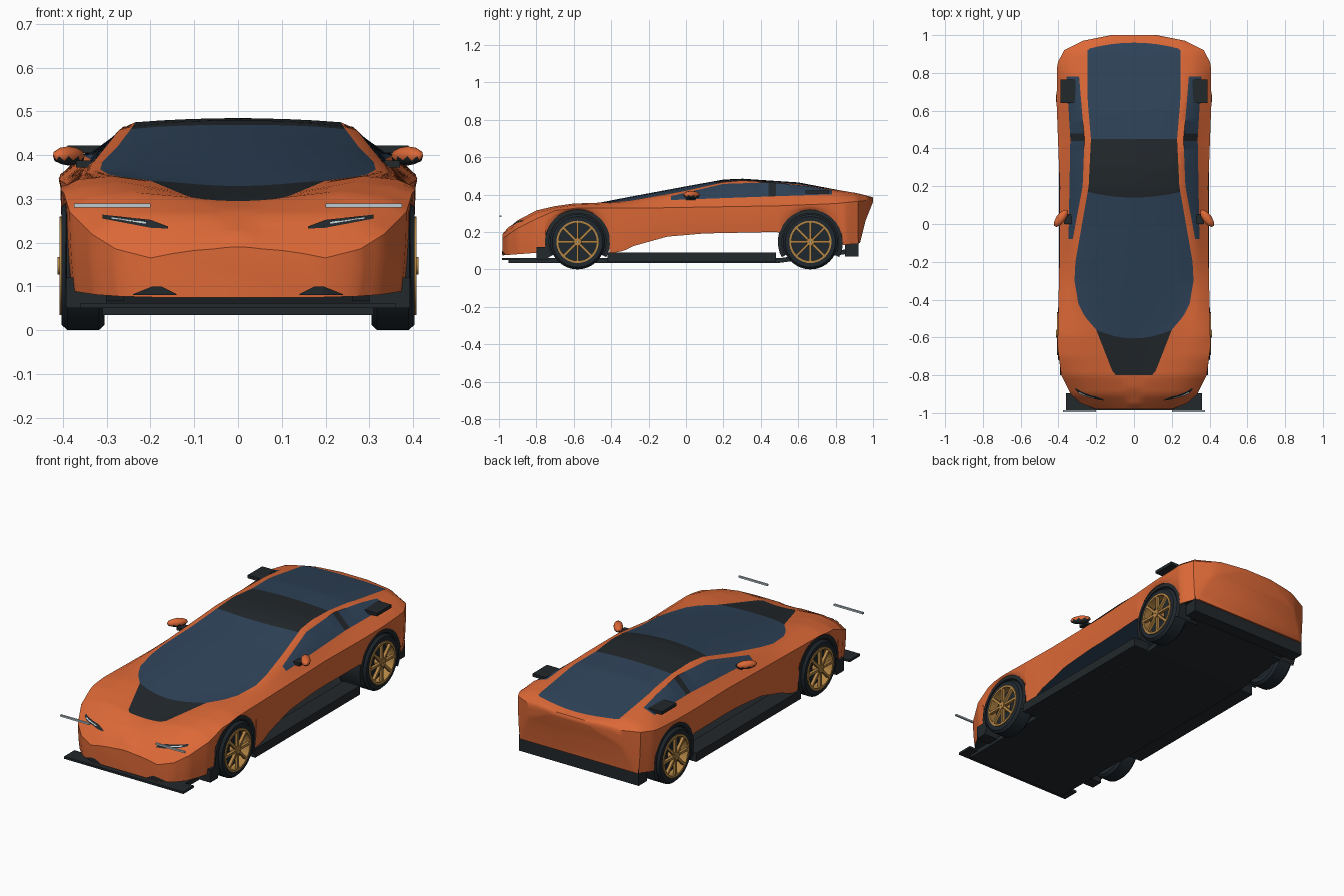
import bpy, bmesh, math
from mathutils import Matrix, Vector
from mathutils.bvhtree import BVHTree

if "Cube" in bpy.data.objects:
    bpy.data.objects.remove(bpy.data.objects["Cube"])


def material(name, colour):
    mat = bpy.data.materials.new(name)
    mat.use_nodes = True
    mat.diffuse_color = (*colour, 1)
    mat.node_tree.nodes["Principled BSDF"].inputs["Base Color"].default_value = (*colour, 1)
    return mat


ORANGE = material("orange paint", (.72, .14, .038))
GLASS = material("navy glass", (.028, .056, .1))
BLACK = material("black trim", (.016, .021, .025))
RUBBER = material("tyre rubber", (.014, .021, .028))
GOLD = material("gold rim", (.46, .24, .06))
SILVER = material("pale silver", (.5, .6, .64))
made = []


def finish(name, bm, *mats, recalc=True):
    if recalc:
        bmesh.ops.recalc_face_normals(bm, faces=bm.faces)
    mesh = bpy.data.meshes.new(name)
    bm.to_mesh(mesh)
    bm.free()
    for mat in mats:
        mesh.materials.append(mat)
    obj = bpy.data.objects.new(name, mesh)
    bpy.context.collection.objects.link(obj)
    made.append(obj)
    return obj


def box(name, mat, xs, ys, zs, shear=0):
    """Box from ranges; shear lifts the rear end."""
    bm = bmesh.new()
    bmesh.ops.create_cube(bm, size=1)
    for v in bm.verts:
        back = v.co.y > 0
        v.co = [r[0] if c < 0 else r[1] for c, r in zip(v.co, (xs, ys, zs))]
        v.co.z += shear * back
    return finish(name, bm, mat)


def pair(name, mat, xs, ys, zs):
    box("left_" + name, mat, xs, ys, zs)
    box("right_" + name, mat, (-xs[1], -xs[0]), ys, zs)


def curve(*keys):
    """Piecewise linear function through the keys."""
    def value(y):
        for (a, p), (b, q) in zip(keys, keys[1:]):
            if y <= b:
                return p + (q - p) * max(0, y - a) / (b - a)
        return keys[-1][1]
    return value


# Body guide lines along the length of the car
NOSE, TAIL = -.98, 1
centre_z = curve((NOSE, .19), (-.95, .225), (-.87, .275), (-.8, .295), (-.6, .33), (-.3, .388),
                 (0, .444), (.2, .48), (.3, .485), (.6, .465), (.9, .408), (TAIL, .385))
glass_x = curve((NOSE, .05), (-.81, .08), (-.79, .11), (-.56, .2), (-.49, .26), (-.42, .295), (-.3, .315),
                (-.2, .31), (.2, .24), (.45, .228), (.65, .245), (.92, .245), (.97, .18), (TAIL, .08))
glass_z = curve((NOSE, .186), (-.9, .262), (-.8, .302), (-.55, .343), (-.3, .367), (0, .42),
                (.2, .466), (.3, .475), (.6, .456), (.9, .41), (TAIL, .385))
rail_x = curve((NOSE, .1), (-.9, .2), (-.8, .24), (-.56, .295), (-.3, .335), (-.1, .328),
               (.2, .272), (.45, .262), (.65, .28), (.9, .3), (.97, .22), (TAIL, .095))
rail_z = curve((NOSE, .182), (-.9, .262), (-.8, .315), (-.7, .338), (-.6, .352), (-.3, .362),
               (-.1, .387), (.2, .457), (.45, .465), (.65, .446), (.8, .42), (TAIL, .383))
belt_x = curve((NOSE, .15), (-.9, .28), (-.8, .34), (-.6, .365), (-.1, .347), (.45, .337),
               (.8, .358), (.9, .345), (.97, .25), (TAIL, .11))
belt_z = curve((NOSE, .175), (-.9, .25), (-.8, .3), (-.7, .328), (-.6, .344), (-.3, .355),
               (-.1, .37), (.45, .39), (.8, .402), (TAIL, .377))
side_x = curve((NOSE, .2), (-.95, .28), (-.9, .335), (-.8, .385), (-.65, .405), (-.2, .395),
               (.2, .393), (.65, .41), (.85, .406), (.92, .37), (.97, .27), (TAIL, .12))
side_z = curve((NOSE, .165), (-.9, .22), (-.8, .27), (-.7, .314), (-.58, .328), (-.2, .328),
               (.5, .34), (.8, .352), (TAIL, .372))
hem_z = curve((NOSE, .075), (-.78, .09), (-.38, .09), (-.33, .1), (-.28, .125), (-.1, .175),
              (.1, .192), (.48, .2), (.84, .13), (.93, .14), (.96, .26), (TAIL, .36))
bow = curve((NOSE, 0), (-.8, 0), (-.56, -.045), (-.2, 0), (.17, -.03), (.45, 0), (.8, 0), (.93, .03), (TAIL, 0))
AXLES, HUB_Z, ARCH = (-.58, .665), .147, .172
TOP, SIDE = 4, 3


def half_section(y):
    """Right half of the body section, from centre top down to the hem."""
    points = []
    for k in range(TOP + 1):
        t = k / TOP
        yy = y + bow(y) * (1 - t * t)
        points.append((glass_x(y) * t, yy, glass_z(y) + (centre_z(yy) - glass_z(y)) * (1 - t * t)))
    points += [(rail_x(y), y, rail_z(y)), (belt_x(y), y, belt_z(y))]
    hem = hem_z(y)
    for c in AXLES:
        if abs(y - c) < ARCH:
            hem = max(hem, HUB_Z + math.sqrt(ARCH ** 2 - (y - c) ** 2))
    for k in range(SIDE + 1):
        t = k / SIDE
        points.append((side_x(y) * (1 - .03 * t * t), y, side_z(y) + (hem - side_z(y)) * t))
    return points


def body_material(strip, y):
    """0 orange, 1 glass, 2 black."""
    if strip < TOP:
        for limit, index in ((-.8, 0), (-.56, 2), (.17, 1), (.45, 2), (.93, 1)):
            if y < limit:
                return index
    if strip == TOP + 1 and -.08 < y < .78:
        return 2 if .44 < y < .48 else 1
    return 0


# Body shell lofted through the sections, with open arches and hem
stations = {round(NOSE + .02 * i, 3) for i in range(100)}
stations |= {-.95, -.56, -.08, .17, .45, .48, .93, .97, TAIL}
for c in AXLES:
    for edge in (-ARCH, ARCH):
        stations |= {c + edge, c + edge * .995, c + edge * .97}
stations = sorted(stations)
bm = bmesh.new()
rings = []
for y in stations:
    half = half_section(y)
    ring = [(-x, yy, z) for x, yy, z in reversed(half[1:])] + half
    rings.append([bm.verts.new(p) for p in ring])
middle = len(half) - 1
for a, b, y0, y1 in zip(rings, rings[1:], stations, stations[1:]):
    y = (y0 + y1) / 2
    for j in range(2 * middle):
        strip = j - middle if j >= middle else middle - 1 - j
        bm.faces.new((a[j], a[j + 1], b[j + 1], b[j])).material_index = body_material(strip, y)
    if y < -.8 or y > .86:
        bm.faces.new((a[0], b[0], b[-1], a[-1])).material_index = 0 if y > .92 else 2
bm.faces.new(rings[0])
bm.faces.new(rings[-1])
bmesh.ops.recalc_face_normals(bm, faces=bm.faces)
tree = BVHTree.FromBMesh(bm)
finish("body_shell", bm, ORANGE, GLASS, BLACK, recalc=False)


def front_plate(name, mat, columns, lift=.004):
    """Thin plate laid on the nose; columns are (x, low z, high z)."""
    for side, s in (("left_", 1), ("right_", -1)):
        bm = bmesh.new()
        rows = []
        for (x0, l0, h0), (x1, l1, h1) in zip(columns, columns[1:]):
            for i in range(5):
                t = i / 4
                x = x0 + (x1 - x0) * t
                row = []
                for z in (l0 + (l1 - l0) * t, h0 + (h1 - h0) * t):
                    hit = tree.ray_cast(Vector((s * x, -2, z)), Vector((0, 1, 0)))[0]
                    if hit:
                        row.append(bm.verts.new(hit - Vector((0, lift, 0))))
                if len(row) == 2:
                    rows.append(row)
        for a, b in zip(rows, rows[1:]):
            bm.faces.new((a[0], b[0], b[1], a[1]) if s > 0 else (a[0], a[1], b[1], b[0]))
        finish(side + name, bm, mat, recalc=False)


# Headlamp slits and lower grille notches
front_plate("headlamp", BLACK, ((.16, .232, .237), (.2, .234, .252), (.31, .255, .264)))
front_plate("headlamp_glow", SILVER, ((.21, .243, .247), (.29, .255, .259)), .007)
front_plate("grille_notch", BLACK, ((.14, .08, .082), (.175, .08, .1), (.195, .08, .1), (.24, .08, .082)))


def lathe(bm, profile, axle, index=0, closed=True, steps=40):
    """Revolve (x, radius) points about an axle along x."""
    loops = []
    for i in range(steps):
        a = 2 * math.pi * i / steps
        loops.append([bm.verts.new(axle + Vector((x, r * math.cos(a), r * math.sin(a)))) for x, r in profile])
    count = len(profile) if closed else len(profile) - 1
    for i in range(steps):
        p, q = loops[i], loops[(i + 1) % steps]
        for j in range(count):
            k = (j + 1) % len(profile)
            bm.faces.new((p[j], p[k], q[k], q[j])).material_index = index


def wheel(name, s, y):
    axle = Vector((0, y, HUB_Z))
    flip = lambda points: [(s * x, r) for x, r in points]
    bm = bmesh.new()
    lathe(bm, flip(((.305, .11), (.305, .135), (.318, .147), (.39, .147), (.403, .135), (.403, .112))), axle)
    lathe(bm, flip(((.35, .112), (.35, .01), (.358, .01), (.358, .112))), axle)
    finish(name + "_tyre", bm, RUBBER)
    bm = bmesh.new()
    lathe(bm, flip(((.36, .113), (.408, .113), (.408, .101), (.36, .104))), axle)
    lathe(bm, flip(((.37, .003), (.412, .003), (.412, .02), (.37, .024))), axle)
    for i in range(8):
        turn = Matrix.Rotation(i * math.pi / 4, 4, "X")
        shape = Matrix.Translation((s * .4, 0, .06)) @ Matrix.Diagonal((.016, .013, .09, 1))
        bmesh.ops.create_cube(bm, size=1, matrix=Matrix.Translation(axle) @ turn @ shape)
    finish(name + "_rim", bm, GOLD)


def arch_liner(name, s, y):
    """Black wheel housing with a lip behind the painted arch."""
    bm = bmesh.new()
    profile = ((.26, .06), (.26, ARCH), (.392, ARCH + .002), (.394, .152))
    rows = []
    for i in range(29):
        a = math.radians(-28 + 236 * i / 28)
        rows.append([bm.verts.new((s * x, y + r * math.cos(a), HUB_Z + r * math.sin(a))) for x, r in profile])
    for p, q in zip(rows, rows[1:]):
        for j in range(len(profile) - 1):
            bm.faces.new((p[j], p[j + 1], q[j + 1], q[j]))
    finish(name + "_arch_liner", bm, BLACK)


def mirror(name, s):
    bm = bmesh.new()
    bmesh.ops.create_icosphere(bm, subdivisions=2, radius=1)
    for v in bm.verts:
        x, y, z = v.co
        v.co = (s * (.387 + .038 * x), .03 + .035 * y - .03 * x, .398 + .022 * z)
    for f in bm.faces:
        f.material_index = int(f.calc_center_median().z < .394)
    finish(name + "_mirror", bm, ORANGE, BLACK)


for side, s in (("left", 1), ("right", -1)):
    for end, y in zip(("front", "rear"), AXLES):
        wheel(side + "_" + end, s, y)
        arch_liner(side + "_" + end, s, y)
    mirror(side, s)

# Underside, sills, splitter and rear diffuser
box("floor", BLACK, (-.31, .31), (-.95, .5), (.035, .06))
box("rear_floor_ramp", BLACK, (-.31, .31), (.5, .88), (.035, .06), shear=.05)
pair("sill", BLACK, (.3, .398), (-.42, .48), (.042, .09))
pair("mirror_stalk", BLACK, (.33, .37), (.0, .05), (.372, .388))
pair("front_corner", BLACK, (.3, .393), (-.8, -.735), (.05, .12))
box("front_splitter", BLACK, (-.36, .36), (-.985, -.895), (.05, .062))
box("rear_diffuser", BLACK, (-.36, .36), (.85, .922), (.07, .16))

# Rear side plates and floating light bars
pair("rear_plate", BLACK, (.31, .39), (.64, .765), (.405, .422))
pair("light_bar", SILVER, (.2, .375), (-.996, -.986), (.28, .289))

bpy.ops.object.select_all(action="DESELECT")
for obj in made:
    obj.select_set(True)
bpy.context.view_layer.objects.active = made[0]
bpy.ops.object.shade_smooth_by_angle(angle=math.radians(35))
